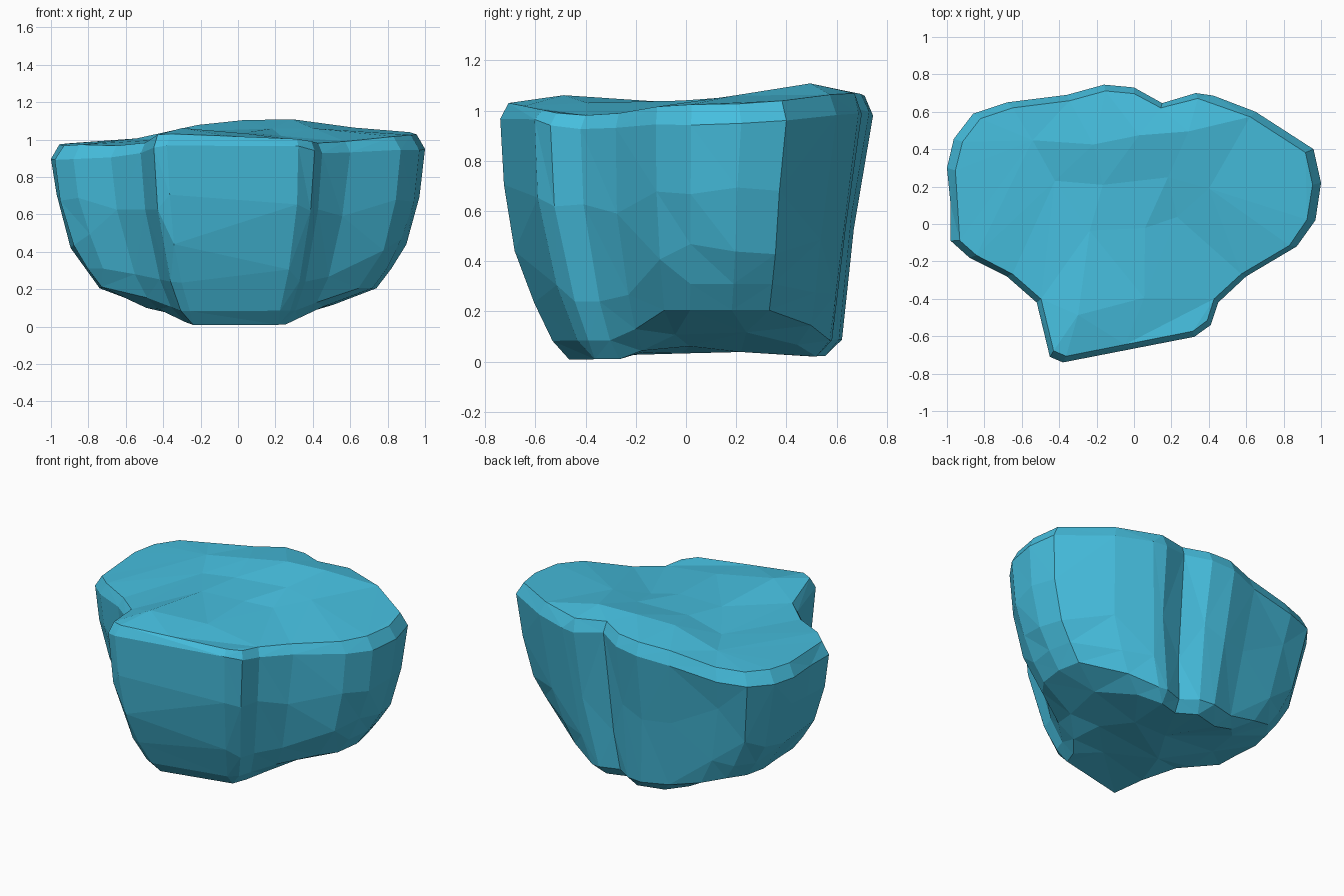
import bpy, bmesh, random
from math import exp
from mathutils import Vector
from mathutils.geometry import delaunay_2d_cdt

if "Cube" in bpy.data.objects:
    bpy.data.objects.remove(bpy.data.objects["Cube"])
random.seed(4)

# Widest outline of the boulder seen from above, counter-clockwise
outline = [(1, .22), (.96, .40), (.65, .60), (.42, .69), (.33, .70), (.15, .65),
           (0, .73), (-.16, .745), (-.36, .69), (-.68, .65), (-.86, .59),
           (-.96, .46), (-1, .30), (-.98, .1), (-.98, -.09), (-.88, -.18),
           (-.68, -.28), (-.52, -.42), (-.45, -.71), (-.38, -.74), (-.05, -.675),
           (.33, -.60), (.41, -.54), (.45, -.42), (.60, -.28), (.87, -.12), (.97, .02)]

# Side profile: height, extra height on the side wings, x scale in the middle,
# x scale on the wings, y scale of front half, y scale of back half
profile = [(.01, .09, .56, .50, .63, .74), (.085, .12, .68, .74, .72, .83),
           (.24, .07, .80, .82, .82, .86), (.46, 0, .90, .90, .92, .89),
           (.68, 0, .96, .97, .98, .93)]


def clamp(v):
    return max(0, min(1, v))


def top_height(x, y):
    """Gently uneven top: high at the back, a bump at the front left, low at the left."""
    z = 1.025 + .075 * exp(-(x - .12) ** 2 / .6 - (y - .5) ** 2 / .1)
    z += .07 * exp(-((x + .38) ** 2 + (y + .58) ** 2) / .03)
    z -= .05 * clamp((-x - .2) / .3) + .04 * exp(-((x - .5) ** 2 + (y + .4) ** 2) / .06)
    return z


def under_height(x, y):
    """Underside: lowest at the front, rising slightly in the middle and on the sides."""
    return .045 - .02 * clamp((y - .2) / .3) - .03 * clamp((-y - .1) / .3) + .08 * clamp(abs(x) - .2)


def cap(bm, ring, height, jitter, step):
    """Close a ring with an irregular triangulated surface."""
    pts = [Vector(v.co.xy) for v in ring]
    n = len(pts)
    inner = []
    for i in range(-4, 5):
        for j in range(-4, 5):
            p = Vector(((i + .5 * (j % 2)) * step + random.uniform(-.06, .06),
                        j * step * .85 + random.uniform(-.05, .05)))
            if min((p - q).length for q in pts) > step * .55:
                inner.append(p)
    res = delaunay_2d_cdt(pts + inner, [(i, (i + 1) % n) for i in range(n)], [], 1, 1e-5)
    verts = []
    for co, orig in zip(res[0], res[3]):
        if orig and orig[0] < n:
            verts.append(ring[orig[0]])
        else:
            z = height(*co) + random.uniform(-jitter, jitter)
            verts.append(bm.verts.new((co.x, co.y, z)))
    for f in res[2]:
        bm.faces.new([verts[i] for i in f])
    for v in verts:
        if not v.link_faces:
            bm.verts.remove(v)


bm = bmesh.new()
rings = []
# Walls
for i, (z, dz, sx, wx, front, back) in enumerate(profile):
    ring = []
    for x, y in outline:
        wing = clamp((abs(x) - .45) / .4)
        h = z + dz * wing + (random.uniform(-.04, .04) if i > 2 else 0)
        if i == 0 and y > 0:
            h += .012
        ring.append(bm.verts.new((x * (sx + (wx - sx) * wing), y * (front if y < 0 else back), h)))
    rings.append(ring)
# Rim and rounded shoulder
rings.append([bm.verts.new((x, y, top_height(x, y) - .04 - .045 * clamp(abs(x) + max(0, y))))
              for x, y in outline])
rings.append([bm.verts.new((x * .955, y * .955, top_height(x * .955, y * .955) - .008))
              for x, y in outline])

n = len(outline)
for a, b in zip(rings, rings[1:]):
    for i in range(n):
        k = (i + 1) % n
        bm.faces.new((a[i], a[k], b[k], b[i]))
cap(bm, rings[0], under_height, .01, .25)
cap(bm, rings[-1], top_height, .014, .27)
bmesh.ops.triangulate(bm, faces=bm.faces[:])
bmesh.ops.recalc_face_normals(bm, faces=bm.faces[:])

mesh = bpy.data.meshes.new("boulder")
bm.to_mesh(mesh)
bm.free()
boulder = bpy.data.objects.new("boulder", mesh)
bpy.context.collection.objects.link(boulder)

# Fewer, irregular flat facets
dec = boulder.modifiers.new("facets", 'DECIMATE')
dec.ratio = .75

mat = bpy.data.materials.new("teal blue stone")
mat.diffuse_color = (.061, .515, .73, 1)
mat.use_nodes = True
mat.node_tree.nodes["Principled BSDF"].inputs["Base Color"].default_value = mat.diffuse_color
mesh.materials.append(mat)
